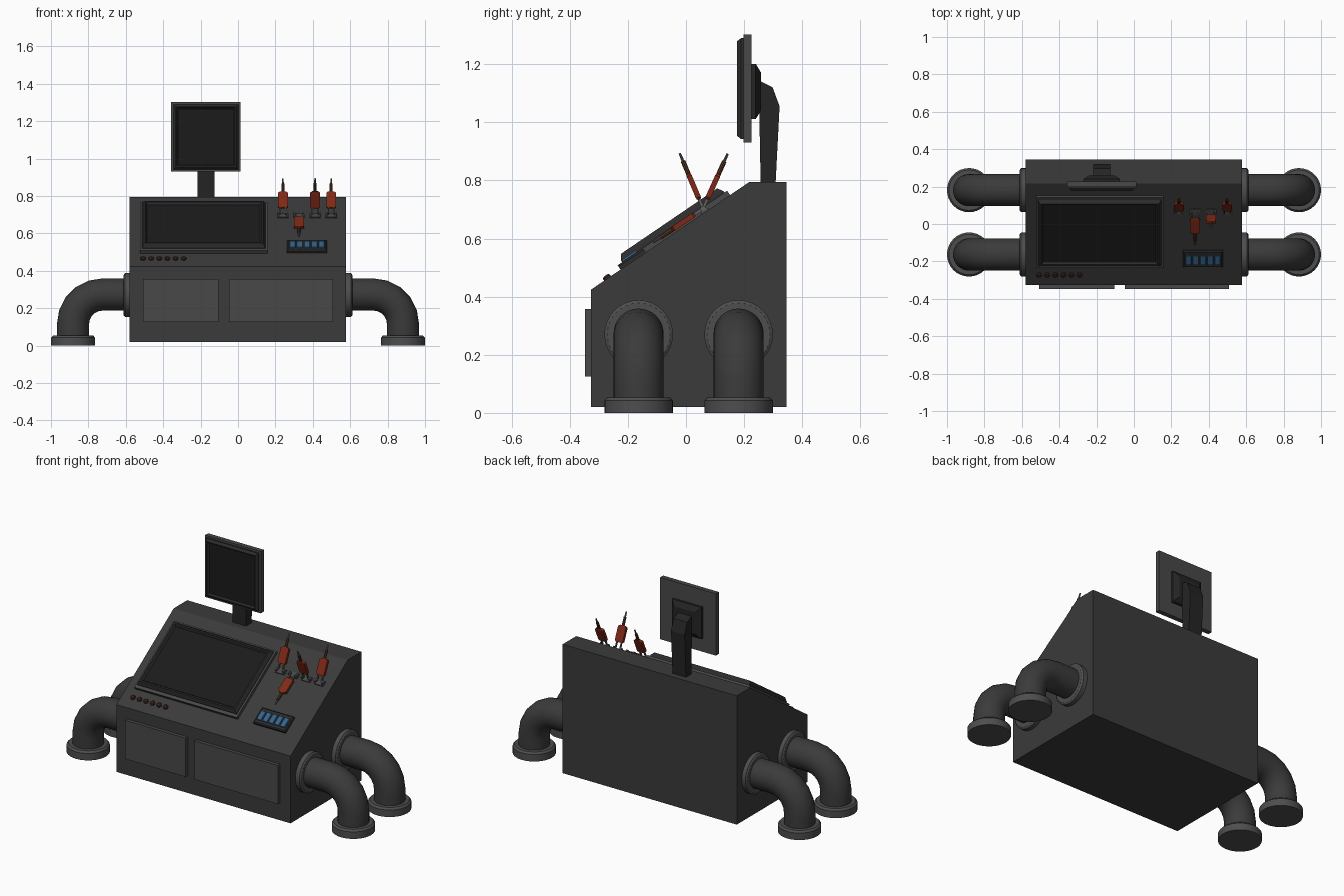
import bpy, bmesh, math
from mathutils import Matrix, Vector

if "Cube" in bpy.data.objects:
    bpy.data.objects.remove(bpy.data.objects["Cube"])

X = Vector((1, 0, 0))


def material(name, rgb):
    m = bpy.data.materials.new(name)
    m.diffuse_color = (*rgb, 1)
    m.use_nodes = True
    m.node_tree.nodes["Principled BSDF"].inputs["Base Color"].default_value = m.diffuse_color
    return m


def grey(name, v):
    return material(name, (v, v, v))


BODY = grey("body_grey", 0.043)
PANEL = grey("panel_grey", 0.065)
FLANGE = grey("flange_grey", 0.075)
BEZEL = grey("bezel_grey", 0.025)
GLASS = grey("screen_black", 0.011)
ARM = grey("arm_black", 0.018)
METAL = grey("metal_grey", 0.12)
RED = material("red", (0.21, 0.022, 0.009))
BROWN = material("brown", (0.09, 0.035, 0.015))
BUTTON = material("button_brown", (0.05, 0.018, 0.014))
BLUE = material("blue", (0.035, 0.125, 0.25))


def frame(origin, x, y):
    """Matrix with the given x and y axes; z is the outward normal."""
    z = x.cross(y)
    m = Matrix((x, y, z)).transposed().to_4x4()
    m.translation = origin
    return m


def loft(name, rings, mat, smooth=False):
    """Skin a list of closed point loops and cap both ends."""
    bm = bmesh.new()
    loops = [[bm.verts.new(p) for p in r] for r in rings]
    n = len(loops[0])
    for a, b in zip(loops, loops[1:]):
        for i in range(n):
            j = (i + 1) % n
            bm.faces.new((a[i], a[j], b[j], b[i]))
    bm.faces.new(loops[0])
    bm.faces.new(loops[-1])
    bmesh.ops.recalc_face_normals(bm, faces=bm.faces)
    me = bpy.data.meshes.new(name)
    bm.to_mesh(me)
    bm.free()
    me.materials.append(mat)
    ob = bpy.data.objects.new(name, me)
    bpy.context.collection.objects.link(ob)
    if smooth:
        bpy.ops.object.select_all(action='DESELECT')
        ob.select_set(True)
        bpy.context.view_layer.objects.active = ob
        bpy.ops.object.shade_smooth_by_angle(angle=math.radians(35))
    return ob


def slab(name, m, cx, cy, levels, mat):
    """Stacked rectangles (half width, half height, depth) on plane m."""
    corners = ((-1, -1), (1, -1), (1, 1), (-1, 1))
    return loft(name, [[m @ Vector((cx + sx * w, cy + sy * h, d)) for sx, sy in corners]
                       for w, h, d in levels], mat)


def lathe(name, m, levels, mat, sides=32):
    """Stacked circles (radius, depth) on plane m."""
    ang = [2 * math.pi * i / sides for i in range(sides)]
    return loft(name, [[m @ Vector((r * math.cos(a), r * math.sin(a), d)) for a in ang]
                       for r, d in levels], mat, True)


def extrude_x(name, profile, x0, x1, mat):
    return loft(name, [[(x, y, z) for y, z in profile] for x in (x0, x1)], mat)


# Cabinet with sloping desk
extrude_x("cabinet", [(-0.327, 0.02), (0.346, 0.02), (0.346, 0.794),
                      (0.217, 0.794), (-0.327, 0.424)], -0.58, 0.578, BODY)
slope = math.atan2(0.37, 0.544)
UP = Vector((0, math.cos(slope), math.sin(slope)))
desk = frame(Vector((0, -0.327, 0.424)), X, UP)

# Front panels
front = frame(Vector((0, -0.327, 0)), X, Vector((0, 0, 1)))
for name, x0, x1 in (("left_panel", -0.508, -0.104), ("right_panel", -0.047, 0.509)):
    w = (x1 - x0) / 2
    slab(name, front, (x0 + x1) / 2, 0.241, [(w, 0.116, -0.005), (w, 0.116, 0.021)], PANEL)

# Desk screen: base plate, raised bezel and recessed glass
slab("desk_screen_base", desk, -0.184, 0.351,
     [(0.341, 0.228, -0.005), (0.341, 0.228, 0.018)], PANEL)
slab("desk_screen_bezel", desk, -0.184, 0.355,
     [(0.33, 0.213, 0.015), (0.33, 0.213, 0.024), (0.318, 0.2, 0.044),
      (0.31, 0.192, 0.044), (0.302, 0.184, 0.03)], BEZEL)
slab("desk_screen_glass", desk, -0.184, 0.355,
     [(0.302, 0.184, 0.025), (0.302, 0.184, 0.031)], GLASS)

# Row of small buttons
for i in range(6):
    m = desk @ Matrix.Translation((-0.508 + i * 0.0435, 0.069, 0))
    lathe(f"small_button_{i + 1}", m, [(0.014, -0.005), (0.014, 0.007), (0.009, 0.012)],
          BUTTON, 12)

# Blue key pad
slab("keypad_base", desk, 0.369, 0.176,
     [(0.106, 0.052, -0.005), (0.106, 0.052, 0.012), (0.1, 0.046, 0.018)], BEZEL)
for i in range(5):
    slab(f"blue_key_{i + 1}", desk, 0.291 + i * 0.039, 0.175,
         [(0.016, 0.03, 0.013), (0.016, 0.03, 0.022), (0.014, 0.028, 0.025)], BLUE)

# Lever switches: bracket, prongs, grip and tip
back, fore = Vector((0, 0.41, 0.912)), Vector((0, -0.39, 0.921))
for i, (x, d) in enumerate(((0.24, back), (0.326, -UP), (0.412, fore), (0.498, back)), 1):
    slab(f"switch_{i}_bracket", desk, x, 0.476, [(0.03, 0.016, -0.005), (0.03, 0.016, 0.006)],
         PANEL)
    m = frame(desk @ Vector((x, 0.476, 0.014)), X, d.cross(X))
    for s, side in ((-1, "left"), (1, "right")):
        slab(f"switch_{i}_{side}_lug", desk, x + s * 0.024, 0.476,
             [(0.004, 0.013, 0), (0.004, 0.008, 0.022)], METAL)
        slab(f"switch_{i}_{side}_prong", m, s * 0.015, 0,
             [(0.003, 0.005, 0), (0.003, 0.005, 0.045)], METAL)
    slab(f"switch_{i}_grip", m, 0, 0,
         [(0.02, 0.007, 0.035), (0.026, 0.009, 0.042), (0.026, 0.009, 0.122),
          (0.014, 0.007, 0.13)], RED)
    lathe(f"switch_{i}_neck", m, [(0.008, 0.128), (0.008, 0.178)], BROWN, 8)
    lathe(f"switch_{i}_tip", m, [(0.005, 0.177), (0.004, 0.207)], METAL, 8)

# Upright monitor
mon = frame(Vector((-0.172, 0.226, 1.116)), X, Vector((0, 0, 1)))
slab("monitor_case", mon, 0, 0, [(0.185, 0.186, 0), (0.185, 0.186, 0.028)], PANEL)
slab("monitor_bezel", mon, 0, 0,
     [(0.174, 0.174, 0.024), (0.174, 0.174, 0.036), (0.163, 0.163, 0.05),
      (0.157, 0.157, 0.05), (0.15, 0.15, 0.038)], BEZEL)
slab("monitor_glass", mon, 0, 0, [(0.15, 0.15, 0.03), (0.15, 0.15, 0.039)], GLASS)
slab("monitor_mount", mon, 0, -0.01,
     [(0.098, 0.095, 0.002), (0.098, 0.095, -0.014), (0.07, 0.065, -0.032)], ARM)
extrude_x("monitor_arm", [(0.25, 1.145), (0.298, 1.12), (0.322, 1.055),
                          (0.308, 0.785), (0.257, 0.785)], -0.216, -0.126, ARM)

# Elbow pipes with flanges, two on each side
R, BEND, SIDES = 0.086, 0.158, 32
for side, s in (("left", -1), ("right", 1)):
    for place, y in (("front", -0.163), ("rear", 0.181)):
        name = f"{side}_{place}"
        path = [(0.56, 0.273, 0)]
        for k in range(6):
            a = math.pi / 2 * k / 5
            path.append((0.724 + BEND * math.sin(a), 0.115 + BEND * math.cos(a), a))
        path.append((0.882, 0.02, math.pi / 2))
        rings = []
        for px, pz, a in path:
            ring = []
            for j in range(SIDES):
                t = 2 * math.pi * j / SIDES
                o = R * math.cos(t)
                ring.append((s * (px + o * math.sin(a)), y + R * math.sin(t),
                             pz + o * math.cos(a)))
            rings.append(ring)
        loft(name + "_pipe", rings, BODY, True)
        wall = frame(Vector((s * 0.57, y, 0.27)), Vector((0, s, 0)), Vector((0, 0, 1)))
        lathe(name + "_wall_flange", wall,
              [(0.118, -0.005), (0.118, 0.034), (0.108, 0.041)], FLANGE)
        foot = Matrix.Translation((s * 0.882, y, 0))
        lathe(name + "_foot_flange", foot,
              [(0.118, 0), (0.118, 0.042), (0.108, 0.053)], FLANGE)
